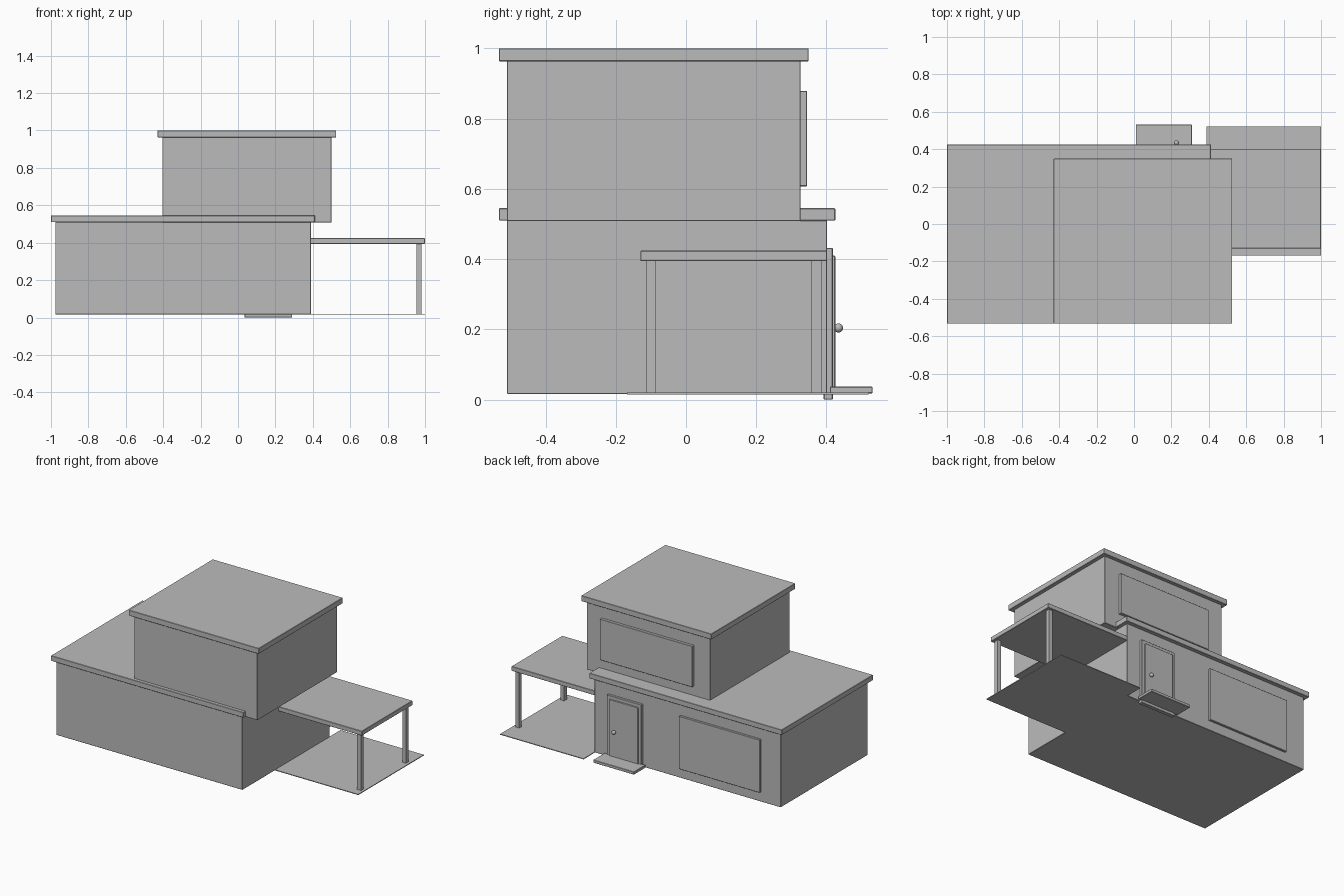
import bpy

cube = bpy.data.objects.get("Cube")
if cube:
    bpy.data.objects.remove(cube, do_unlink=True)

grey = bpy.data.materials.new("plain grey")
grey.use_nodes = True
tone = (0.5, 0.5, 0.5, 1)
grey.diffuse_color = tone
grey.node_tree.nodes["Principled BSDF"].inputs["Base Color"].default_value = tone


def block(name, x, y, z, bevel=0.002):
    """Box spanning the given (low, high) ranges, with softened edges."""
    spans = (x, y, z)
    bpy.ops.mesh.primitive_cube_add(size=1, location=[(a + b) / 2 for a, b in spans])
    ob = bpy.context.object
    ob.name = name
    ob.scale = [b - a for a, b in spans]
    bpy.ops.object.transform_apply(location=False, rotation=False, scale=True)
    ob.data.materials.append(grey)
    if bevel:
        mod = ob.modifiers.new("soft edges", "BEVEL")
        mod.width = bevel
        mod.segments = 1
    return ob


# Lower storey and its overhanging roof
block("lower_storey", (-0.977, 0.39), (-0.51, 0.402), (0.016, 0.51))
block("lower_roof", (-1, 0.412), (-0.533, 0.425), (0.51, 0.545))

# Upper storey and its roof
block("upper_storey", (-0.405, 0.5), (-0.51, 0.326), (0.508, 0.965))
block("upper_roof", (-0.43, 0.525), (-0.533, 0.349), (0.963, 1))

# Carport: slab, flat roof and two outer posts
block("carport_slab", (0.388, 1), (-0.168, 0.52), (0.015, 0.02), 0)
block("carport_roof", (0.388, 1), (-0.13, 0.402), (0.394, 0.424))
for name, y in (("front_post", -0.1), ("back_post", 0.372)):
    block("carport_" + name, (0.955, 0.982), (y - 0.014, y + 0.014), (0.018, 0.396), 0)

# Back door with frame, knob and step
block("door_frame", (0.035, 0.29), (0.392, 0.418), (0, 0.432))
block("door", (0.055, 0.268), (0.41, 0.425), (0.02, 0.41))
block("door_step", (0.01, 0.31), (0.41, 0.531), (0.018, 0.037))
bpy.ops.mesh.primitive_uv_sphere_add(segments=24, ring_count=12, radius=0.013,
                                     location=(0.227, 0.434, 0.204))
knob = bpy.context.object
knob.name = "door_knob"
knob.data.materials.append(grey)
bpy.ops.object.shade_smooth_by_angle()

# Window panels on the back walls
block("lower_window", (-0.833, -0.24), (0.395, 0.417), (0.08, 0.431))
block("upper_window", (-0.288, 0.39), (0.318, 0.345), (0.607, 0.879))
